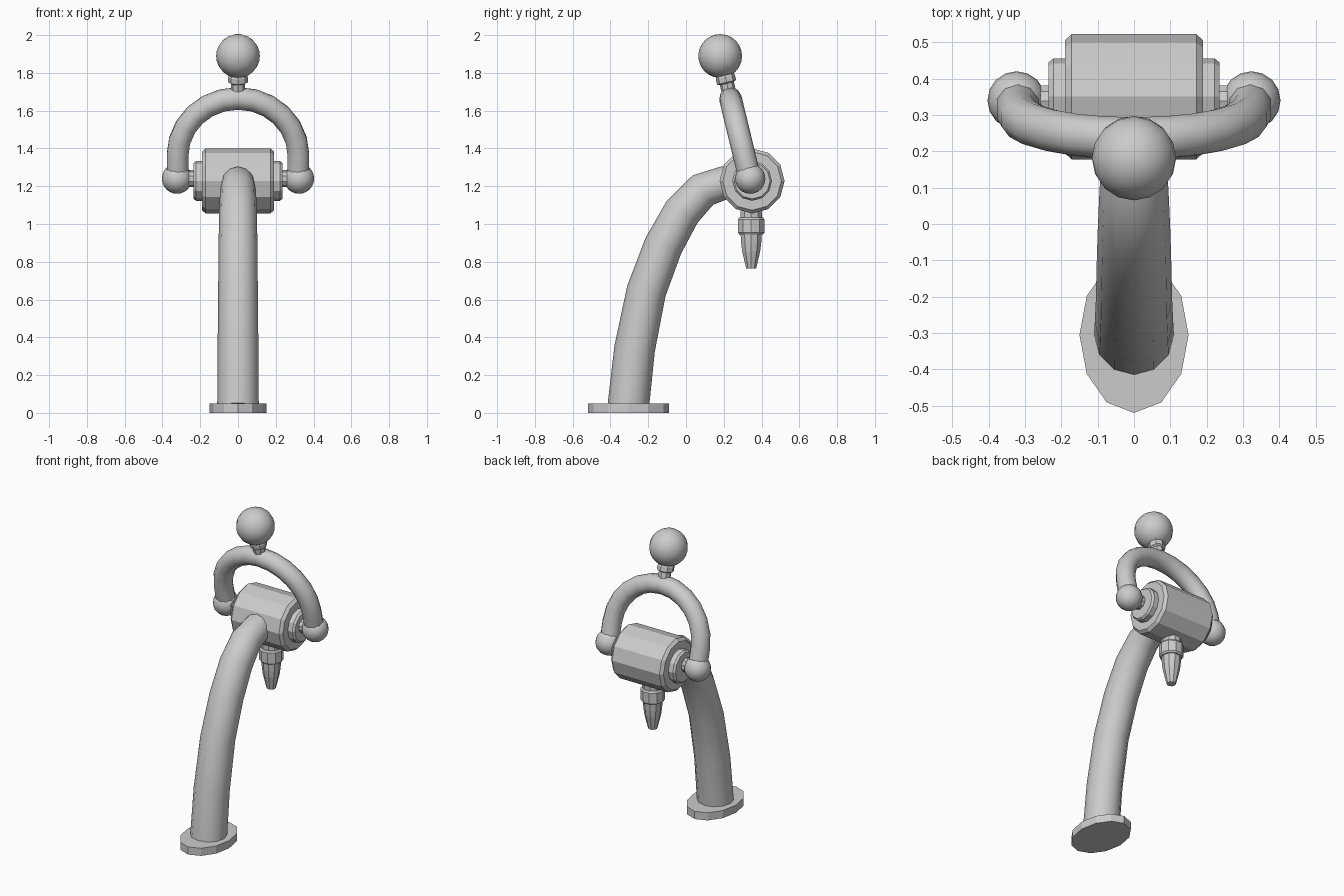
import bpy, bmesh, math
from mathutils import Vector, Matrix

if "Cube" in bpy.data.objects:
    bpy.data.objects.remove(bpy.data.objects["Cube"])


def finish(bm, name, angle=None):
    bmesh.ops.recalc_face_normals(bm, faces=bm.faces[:])
    me = bpy.data.meshes.new(name)
    bm.to_mesh(me)
    bm.free()
    ob = bpy.data.objects.new(name, me)
    bpy.context.collection.objects.link(ob)
    if angle:
        bpy.ops.object.select_all(action='DESELECT')
        bpy.context.view_layer.objects.active = ob
        ob.select_set(True)
        bpy.ops.object.shade_smooth_by_angle(angle=math.radians(angle))
    return ob


def skin(bm, rings):
    # bridge successive rings and cap both ends
    vs = [[bm.verts.new(p) for p in r] for r in rings]
    n = len(vs[0])
    for a, b in zip(vs, vs[1:]):
        for i in range(n):
            j = (i + 1) % n
            bm.faces.new((a[i], a[j], b[j], b[i]))
    bm.faces.new(vs[0])
    bm.faces.new(vs[-1])


def lathe(name, profile, sides, mat, angle=None, sy=1.0):
    # profile of (radius, height) around local z
    bm = bmesh.new()
    skin(bm, [[mat @ Vector((r * math.cos(2 * math.pi * i / sides),
                             sy * r * math.sin(2 * math.pi * i / sides), h))
               for i in range(sides)] for r, h in profile])
    return finish(bm, name, angle)


def tube(name, path, radii, sides, normal, angle):
    # sweep a circle along a path lying in the plane with this normal
    pts = [Vector(p) for p in path]
    rings = []
    for k, p in enumerate(pts):
        t = (pts[min(k + 1, len(pts) - 1)] - pts[max(k - 1, 0)]).normalized()
        side = normal.cross(t)
        rings.append([p + radii[k] * (math.cos(2 * math.pi * i / sides) * normal
                                      + math.sin(2 * math.pi * i / sides) * side)
                      for i in range(sides)])
    bm = bmesh.new()
    skin(bm, rings)
    return finish(bm, name, angle)


def ball(name, r, mat):
    bm = bmesh.new()
    bmesh.ops.create_uvsphere(bm, u_segments=16, v_segments=12, radius=r, matrix=mat)
    return finish(bm, name, 40)


T = Matrix.Translation

# Oval foot plate
lathe("foot_plate", [(0.15, 0), (0.15, 0.05)], 12, T((0, -0.305, 0)), sy=1.43)

# Curved arm
arm = [(-0.305, 0.04), (-0.272, 0.34), (-0.21, 0.645), (-0.12, 0.885),
       (-0.02, 1.065), (0.09, 1.18), (0.2, 1.217), (0.3, 1.22)]
tube("curved_arm", [(0, y, z) for y, z in arm],
     [0.11, 0.108, 0.105, 0.103, 0.1, 0.095, 0.088, 0.085], 12, Vector((1, 0, 0)), 35)

# Drum body lying across the top of the arm
across = T((0, 0.35, 1.228)) @ Matrix.Rotation(math.pi / 2, 4, 'Y')
lathe("drum_body", [(0.155, -0.19), (0.172, -0.172), (0.172, 0.172), (0.155, 0.19)], 12, across)

# Pivots, tilted with the handle
tilt = T((0, 0.338, 1.24)) @ Matrix.Rotation(math.radians(13.6), 4, 'X')
for s, tag in ((1, "right"), (-1, "left")):
    lathe("pivot_disc_" + tag,
          [(0.105, s * 0.18), (0.105, s * 0.222), (0.095, s * 0.235)], 12, across)
    lathe("pivot_pin_" + tag, [(0.045, s * 0.22), (0.045, s * 0.32)], 10,
          T((0, 0.338, 1.24)) @ Matrix.Rotation(math.pi / 2, 4, 'Y'))
    ball("pivot_ball_" + tag, 0.08, T((s * 0.323, 0.34, 1.24)))

# Arched handle
arch = [(0.32, 0.0), (0.32, 0.07)]
arch += [(0.32 * math.cos(a), 0.127 + 0.31 * math.sin(a))
         for a in (math.pi * i / 12 for i in range(13))]
arch += [(-0.32, 0.07), (-0.32, 0.0)]
normal = (tilt.to_3x3() @ Vector((0, 1, 0))).normalized()
tube("arched_handle", [tilt @ Vector((x, 0, h)) for x, h in arch],
     [0.06] * len(arch), 10, normal, 40)

# Neck with collar, and the knob
lathe("knob_neck", [(0.038, 0.45), (0.038, 0.518), (0.052, 0.525),
                    (0.052, 0.553), (0.042, 0.58)], 8, tilt)
ball("top_knob", 0.116, tilt @ T((0, 0, 0.668)))

# Spout below the drum
lathe("spout", [(0.06, 1.12), (0.06, 1.03)], 10, T((0, 0.345, 0)))
lathe("spout_collar", [(0.066, 1.035), (0.074, 1.025), (0.074, 0.955), (0.066, 0.945)],
      10, T((0, 0.345, 0)))
lathe("spout_nozzle", [(0.059, 0.95), (0.056, 0.9), (0.05, 0.855), (0.028, 0.765)],
      10, T((0, 0.345, 0)))
